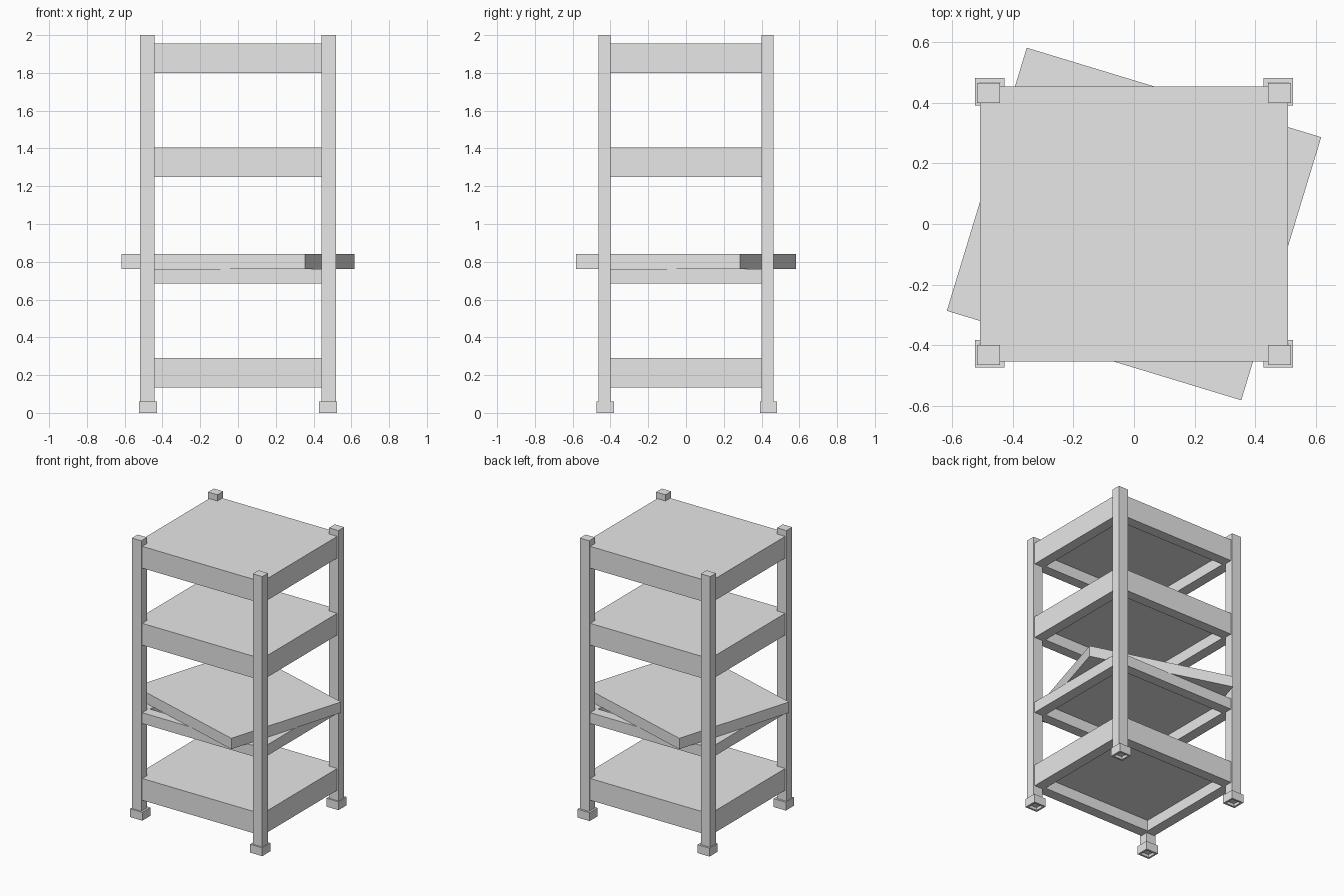
import bpy, bmesh, math

if "Cube" in bpy.data.objects:
    bpy.data.objects.remove(bpy.data.objects["Cube"])

grey = bpy.data.materials.new("light grey")
grey.diffuse_color = (0.8, 0.8, 0.8, 1)
grey.use_nodes = True
grey.node_tree.nodes["Principled BSDF"].inputs["Base Color"].default_value = grey.diffuse_color


def finish(name, bm):
    bmesh.ops.recalc_face_normals(bm, faces=bm.faces)
    me = bpy.data.meshes.new(name)
    bm.to_mesh(me)
    bm.free()
    me.materials.append(grey)
    ob = bpy.data.objects.new(name, me)
    bpy.context.collection.objects.link(ob)
    return ob


def box(name, cx, cy, sx, sy, z0, z1, turn=0):
    bm = bmesh.new()
    bmesh.ops.create_cube(bm, size=1)
    for v in bm.verts:
        v.co = (v.co.x * sx, v.co.y * sy, v.co.z * (z1 - z0))
    ob = finish(name, bm)
    ob.location = (cx, cy, (z0 + z1) / 2)
    ob.rotation_euler.z = math.radians(turn)
    return ob


def ring(name, cx, cy, sx, sy, wall, z0, z1):
    """Rectangular frame, open through the middle."""
    bm = bmesh.new()
    loops = []
    for inset, z in ((0, z0), (0, z1), (wall, z1), (wall, z0)):
        hx, hy = sx / 2 - inset, sy / 2 - inset
        loops.append([bm.verts.new((cx + a * hx, cy + b * hy, z))
                      for a, b in ((-1, -1), (1, -1), (1, 1), (-1, 1))])
    for i in range(4):
        p, q = loops[i], loops[(i + 1) % 4]
        for k in range(4):
            n = (k + 1) % 4
            bm.faces.new((p[k], p[n], q[n], q[k]))
    return finish(name, bm)


W, D = 1.015, 0.907

# shelves: rail frame with a deck on top; one deck is knocked askew
for name, z, turn in (("bottom", 0.135, 0), ("lower", 0.685, -16.9),
                      ("upper", 1.248, 0), ("top", 1.80, 0)):
    ring(name + "_shelf_rails", 0, 0, W, D, 0.075, z, z + 0.078)
    box(name + "_shelf_deck", 0, 0, W, D, z + 0.078, z + 0.156, turn)

# corner posts in hollow feet
for sx, xn in ((-1, "left"), (1, "right")):
    for sy, yn in ((-1, "front"), (1, "back")):
        x, y = sx * 0.480, sy * 0.432
        box(f"{yn}_{xn}_post", x, y, 0.075, 0.065, 0.02, 2.0)
        ring(f"{yn}_{xn}_foot", sx * 0.476, y + 0.004, 0.096, 0.091, 0.014, 0, 0.06)
